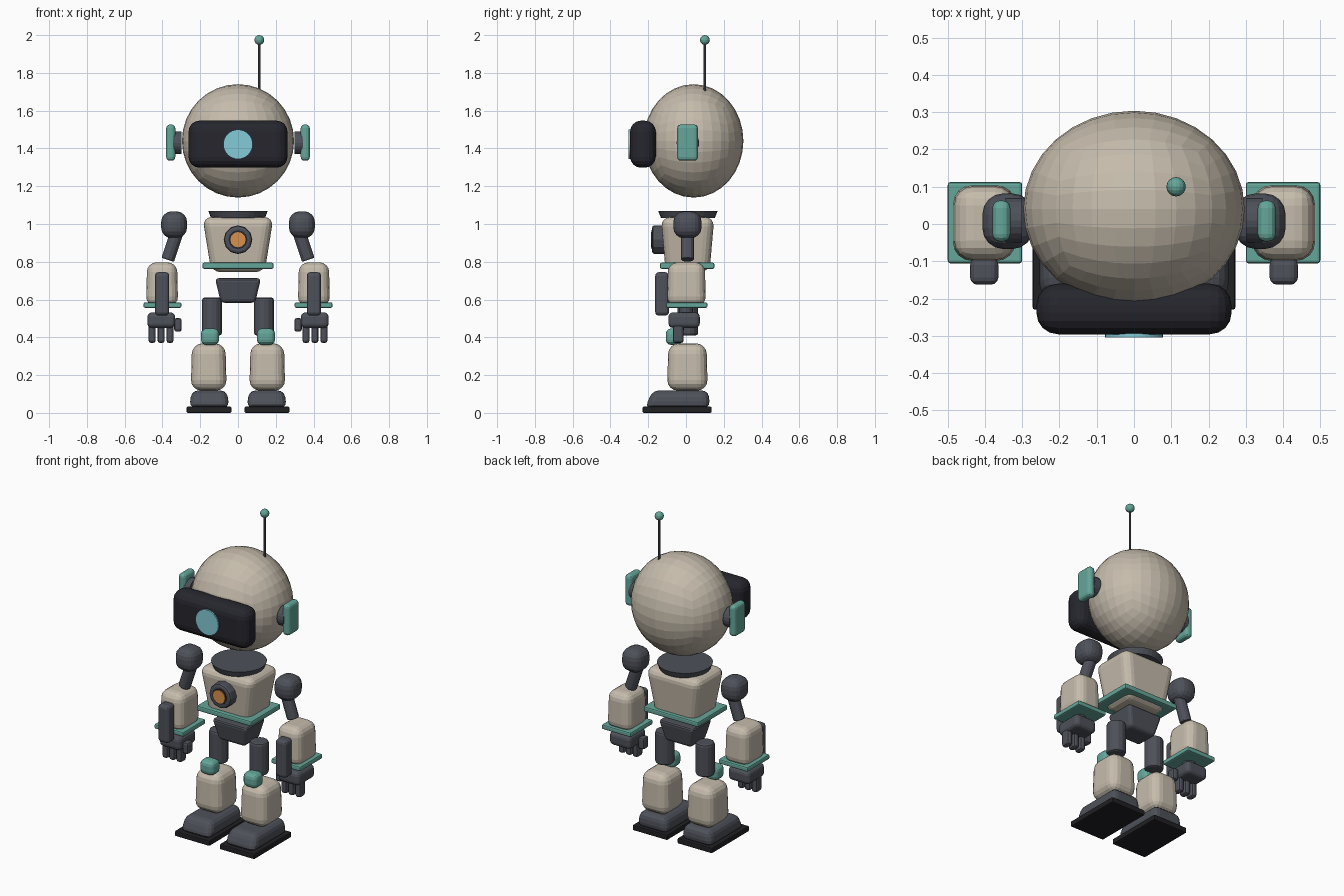
import bpy
import bmesh
import math
from mathutils import Matrix, Vector

old = bpy.data.objects.get("Cube")
if old:
    bpy.data.objects.remove(old, do_unlink=True)


def material(name, r, g, b):
    m = bpy.data.materials.new(name)
    m.use_nodes = True
    m.diffuse_color = (r, g, b, 1)
    node = next(n for n in m.node_tree.nodes if n.type == "BSDF_PRINCIPLED")
    node.inputs["Base Color"].default_value = (r, g, b, 1)
    node.inputs["Roughness"].default_value = 0.6
    return m


BEIGE = material("warm_beige", 0.56, 0.50, 0.41)
GREY = material("slate_grey", 0.075, 0.082, 0.10)
BLACK = material("visor_black", 0.019, 0.019, 0.027)
SOLE = material("sole_black", 0.015, 0.015, 0.018)
TEAL = material("soft_teal", 0.13, 0.38, 0.32)
CYAN = material("eye_cyan", 0.23, 0.60, 0.68)
ORANGE = material("core_orange", 0.70, 0.28, 0.07)


def finish(bm, name, mat):
    bmesh.ops.recalc_face_normals(bm, faces=bm.faces)
    mesh = bpy.data.meshes.new(name)
    bm.to_mesh(mesh)
    bm.free()
    mesh.materials.append(mat)
    obj = bpy.data.objects.new(name, mesh)
    bpy.context.collection.objects.link(obj)
    return obj


def box(name, mat, xs, ys, zs, bevel=0.01, seg=2, bottom=(1, 1), top=(1, 1), shift=0):
    """Rounded box from axis ranges; ends can be scaled, the top shifted in y."""
    bm = bmesh.new()
    bmesh.ops.create_cube(bm, size=1)
    mid = [(a + b) / 2 for a, b in (xs, ys, zs)]
    size = [b - a for a, b in (xs, ys, zs)]
    for v in bm.verts:
        sx, sy = top if v.co.z > 0 else bottom
        dy = shift if v.co.z > 0 else 0
        v.co = Vector((mid[0] + v.co.x * size[0] * sx,
                       mid[1] + v.co.y * size[1] * sy + dy,
                       mid[2] + v.co.z * size[2]))
    bmesh.ops.bevel(bm, geom=bm.edges[:], offset=bevel, segments=seg,
                    profile=0.5, affect="EDGES", clamp_overlap=True)
    return finish(bm, name, mat)


def rod(name, mat, start, end, r1, r2=None, sides=16, bevel=0):
    """Cylinder or cone between two points, with optional rounded rims."""
    a, b = Vector(start), Vector(end)
    bm = bmesh.new()
    bmesh.ops.create_cone(bm, cap_ends=True, segments=sides, radius1=r1,
                          radius2=r1 if r2 is None else r2, depth=(b - a).length)
    if bevel:
        rims = [e for e in bm.edges if abs(e.verts[0].co.z - e.verts[1].co.z) < 1e-5]
        bmesh.ops.bevel(bm, geom=rims, offset=bevel, segments=2,
                        profile=0.5, affect="EDGES")
    turn = Vector((0, 0, 1)).rotation_difference(b - a).to_matrix().to_4x4()
    bm.transform(Matrix.Translation((a + b) / 2) @ turn)
    return finish(bm, name, mat)


def quad_ball(name, mat, centre, radii, cuts=7):
    """Sphere made from an evenly gridded cube."""
    bm = bmesh.new()
    bmesh.ops.create_cube(bm, size=2)
    bmesh.ops.subdivide_edges(bm, edges=bm.edges[:], cuts=cuts, use_grid_fill=True)
    for v in bm.verts:
        d = Vector([math.tan(c * math.pi / 4) for c in v.co]).normalized()
        v.co = Vector(centre) + Vector([d[i] * radii[i] for i in range(3)])
    return finish(bm, name, mat)


def pair(build, name, *args, **kw):
    """Build the left part, then a mirrored right twin."""
    left = build("left_" + name, *args, **kw)
    bm = bmesh.new()
    bm.from_mesh(left.data)
    bm.transform(Matrix.Scale(-1, 4, (1, 0, 0)))
    finish(bm, "right_" + name, left.data.materials[0])


# Head, visor and eye
quad_ball("head", BEIGE, (0, 0.04, 1.44), (0.297, 0.264, 0.30))
box("visor", BLACK, (-0.262, 0.262), (-0.296, -0.16), (1.298, 1.547), 0.058, 4)
rod("eye", CYAN, (0, -0.29, 1.422), (0, -0.304, 1.422), 0.078, sides=32)

# Ears
pair(rod, "ear_hub", GREY, (0.30, 0.01, 1.43), (0.345, 0.01, 1.43), 0.06, sides=20)
pair(box, "ear_pad", TEAL, (0.332, 0.38), (-0.047, 0.063), (1.335, 1.527), 0.02, 3)

# Antenna
rod("antenna_rod", GREY, (0.113, 0.10, 1.68), (0.113, 0.10, 1.97), 0.007, sides=10)
quad_ball("antenna_tip", TEAL, (0.113, 0.10, 1.974), (0.026, 0.026, 0.026), 3)

# Neck and torso
rod("neck_ring", GREY, (0, 0.01, 1.033), (0, 0.01, 1.068), 0.143, 0.157, sides=32)
box("torso", BEIGE, (-0.188, 0.188), (-0.133, 0.15), (0.745, 1.037), 0.05, 4,
    bottom=(0.75, 0.82))
box("waist_plate", TEAL, (-0.188, 0.188), (-0.138, 0.15), (0.763, 0.795), 0.008)
box("pelvis", GREY, (-0.122, 0.122), (-0.09, 0.105), (0.583, 0.713), 0.02, 3,
    bottom=(0.74, 0.74))

# Chest core
rod("core_ring", GREY, (0, -0.10, 0.917), (0, -0.18, 0.917), 0.076, sides=12, bevel=0.014)
rod("core_recess", BLACK, (0, -0.17, 0.917), (0, -0.182, 0.917), 0.05, sides=12)
rod("core_light", ORANGE, (0, -0.17, 0.917), (0, -0.186, 0.917), 0.041, sides=12)

# Arms
pair(box, "shoulder", GREY, (0.27, 0.407), (-0.067, 0.082), (0.925, 1.067), 0.056, 4)
pair(rod, "upper_arm", GREY, (0.322, 0.008, 0.96), (0.372, 0.008, 0.81), 0.035,
     sides=12, bevel=0.006)
pair(box, "forearm", BEIGE, (0.317, 0.487), (-0.10, 0.105), (0.565, 0.797), 0.05, 4,
     top=(0.93, 0.95))
pair(box, "forearm_panel", GREY, (0.364, 0.44), (-0.163, -0.09), (0.515, 0.745), 0.02, 3)
pair(box, "cuff", TEAL, (0.30, 0.50), (-0.106, 0.113), (0.556, 0.585), 0.008)
pair(rod, "wrist", GREY, (0.402, 0, 0.49), (0.402, 0, 0.57), 0.038, sides=12)

# Hands
pair(box, "palm", GREY, (0.333, 0.48), (-0.093, 0.073), (0.45, 0.532), 0.024, 3)
for i, x in enumerate((0.36, 0.407, 0.455)):
    pair(box, "finger_%d" % (i + 1), GREY, (x - 0.019, x + 0.019), (-0.07, -0.012),
         (0.37, 0.475), 0.014, 2)
pair(box, "thumb", GREY, (0.298, 0.338), (-0.065, -0.01), (0.43, 0.502), 0.013, 2)

# Legs
pair(rod, "thigh", GREY, (0.138, 0.01, 0.41), (0.138, 0.01, 0.61), 0.054,
     sides=14, bevel=0.012)
pair(box, "knee", TEAL, (0.10, 0.196), (-0.107, -0.02), (0.36, 0.447), 0.028, 3)
pair(box, "shin", BEIGE, (0.06, 0.25), (-0.10, 0.115), (0.118, 0.368), 0.056, 4,
     top=(0.93, 0.94))

# Feet
pair(box, "boot", GREY, (0.046, 0.258), (-0.217, 0.127), (0.025, 0.119), 0.035, 3,
     top=(0.88, 0.86), shift=0.016)
pair(box, "sole", SOLE, (0.035, 0.272), (-0.23, 0.135), (0, 0.033), 0.006)
